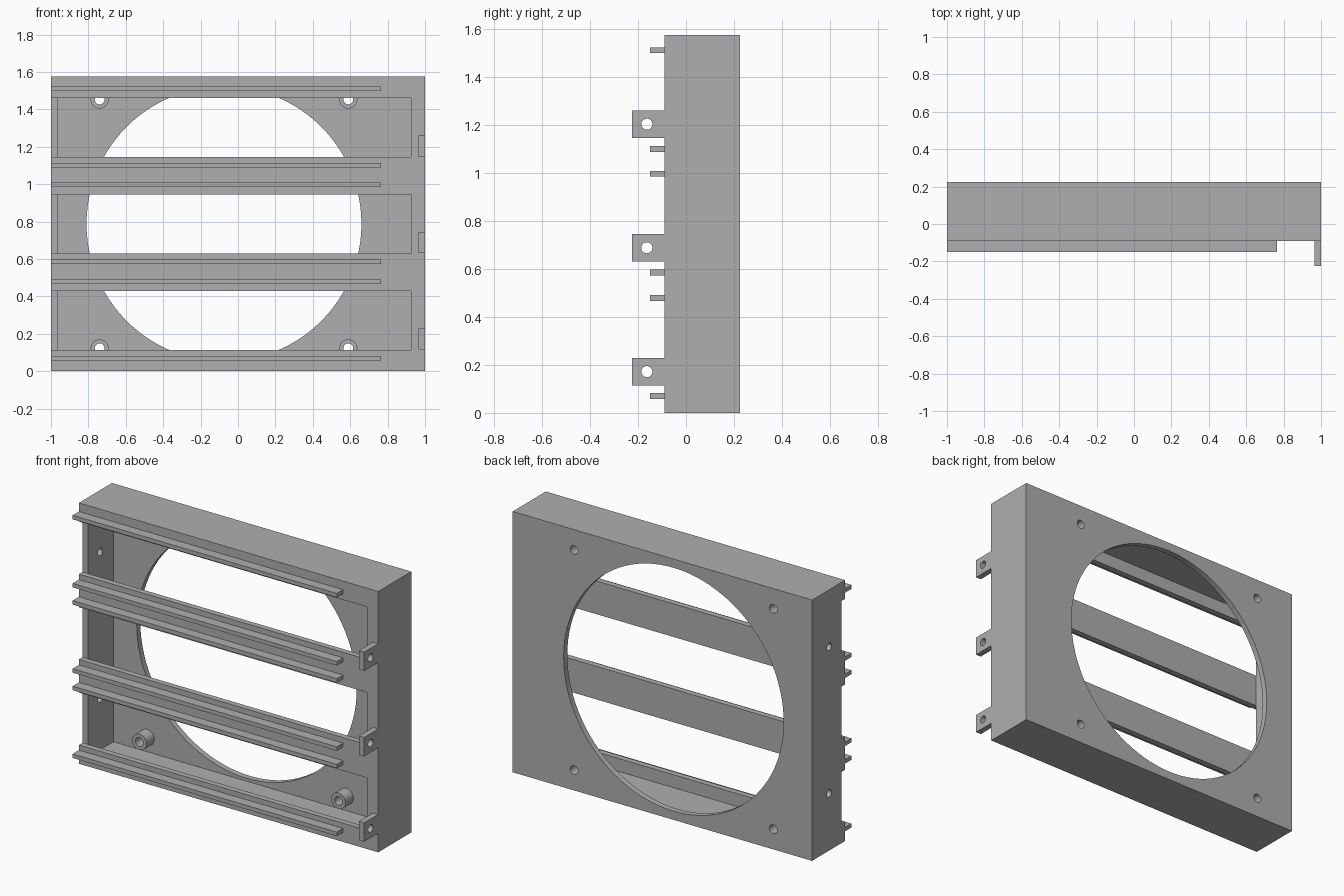
import bpy, bmesh
from mathutils import Matrix, Vector
from math import pi

if "Cube" in bpy.data.objects:
    bpy.data.objects.remove(bpy.data.objects["Cube"], do_unlink=True)

grey = bpy.data.materials.new("plain grey")
grey.use_nodes = True
GREY = (0.43, 0.43, 0.43, 1)
grey.diffuse_color = GREY
grey.node_tree.nodes["Principled BSDF"].inputs["Base Color"].default_value = GREY

# Main sizes
HEIGHT, WALL = 1.575, 0.035
FACE, BACK = -0.09, 0.225          # front face and back face
INNER = FACE + WALL                # rear of the slatted front plate
FLOOR = BACK - WALL                # inner side of the back plate
MID_X, MID_Z = -0.075, HEIGHT / 2  # centre of the round opening


def finish(name, bm):
    bmesh.ops.recalc_face_normals(bm, faces=bm.faces)
    mesh = bpy.data.meshes.new(name)
    bm.to_mesh(mesh)
    bm.free()
    mesh.materials.append(grey)
    obj = bpy.data.objects.new(name, mesh)
    bpy.context.collection.objects.link(obj)
    return obj


def box(name, x, y, z):
    bm = bmesh.new()
    bmesh.ops.create_cube(bm, size=1)
    spans = (x, y, z)
    bmesh.ops.scale(bm, vec=Vector([b - a for a, b in spans]), verts=bm.verts)
    bmesh.ops.translate(bm, vec=Vector([(a + b) / 2 for a, b in spans]), verts=bm.verts)
    return finish(name, bm)


def rod(name, axis, centre, radius, length, sides=32):
    bm = bmesh.new()
    turn = Matrix.Rotation(pi / 2, 4, "X" if axis == "Y" else "Y")
    bmesh.ops.create_cone(bm, cap_ends=True, segments=sides, radius1=radius,
                          radius2=radius, depth=length,
                          matrix=Matrix.Translation(centre) @ turn)
    return finish(name, bm)


def activate(obj):
    bpy.ops.object.select_all(action="DESELECT")
    obj.select_set(True)
    bpy.context.view_layer.objects.active = obj


def cut(obj, cutter):
    activate(obj)
    mod = obj.modifiers.new("cut", "BOOLEAN")
    mod.operation, mod.solver, mod.object = "DIFFERENCE", "EXACT", cutter
    bpy.ops.object.modifier_apply(modifier=mod.name)
    bpy.data.objects.remove(cutter, do_unlink=True)


def smooth(obj):
    activate(obj)
    bpy.ops.object.shade_smooth_by_angle(angle=pi / 6)


# Open-fronted housing with a large round opening in its back
housing = box("housing", (-1, 1), (INNER, BACK), (0, HEIGHT))
cut(housing, box("cavity", (-1 + WALL, 1 - WALL), (-0.5, FLOOR), (WALL, HEIGHT - WALL)))
cut(housing, rod("opening", "Y", (MID_X, BACK, MID_Z), 0.735, 0.2, 96))

# Cable holes in the right side wall
for side in (-1, 1):
    cut(housing, rod("cable_hole", "X", (-1, 0.062, MID_Z + side * 0.443), 0.022, 0.2))

# Screw bosses and their through holes
for sx in (-1, 1):
    for sz in (-1, 1):
        x, z = MID_X + sx * 0.665, MID_Z + sz * 0.665
        boss = rod("screw_boss", "Y", (x, FLOOR - 0.0375, z), 0.048, 0.075)
        for part in (housing, boss):
            cut(part, rod("screw_hole", "Y", (x, FLOOR, z), 0.026, 0.4))
        smooth(boss)
smooth(housing)

# Comb-shaped front plate: four slats joined along the left edge
windows = ((0.113, 0.43), (0.63, 0.945), (1.145, 1.462))
outline = [(-1, 0)]
for low, high in windows:
    outline += [(-1, low), (0.925, low), (0.925, high), (-1, high)]
outline += [(-1, HEIGHT), (1, HEIGHT), (1, 0)]
bm = bmesh.new()
face = bm.faces.new([bm.verts.new((x, FACE, z)) for x, z in outline])
extruded = bmesh.ops.extrude_face_region(bm, geom=[face])
moved = [v for v in extruded["geom"] if isinstance(v, bmesh.types.BMVert)]
bmesh.ops.translate(bm, vec=(0, WALL, 0), verts=moved)
finish("front_plate", bm)

# Thin guide rails on the slats
for z in (0.07, 0.479, 0.585, 0.996, 1.1, 1.511):
    box("guide_rail", (-1, 0.765), (-0.15, FACE), (z - 0.012, z + 0.012))

# Drilled tabs along the left edge
for z in (0.172, 0.688, 1.203):
    tab = box("hinge_tab", (1 - WALL, 1), (-0.225, FACE), (z - 0.057, z + 0.057))
    cut(tab, rod("tab_hole", "X", (1, -0.163, z), 0.023, 0.2))
    smooth(tab)
